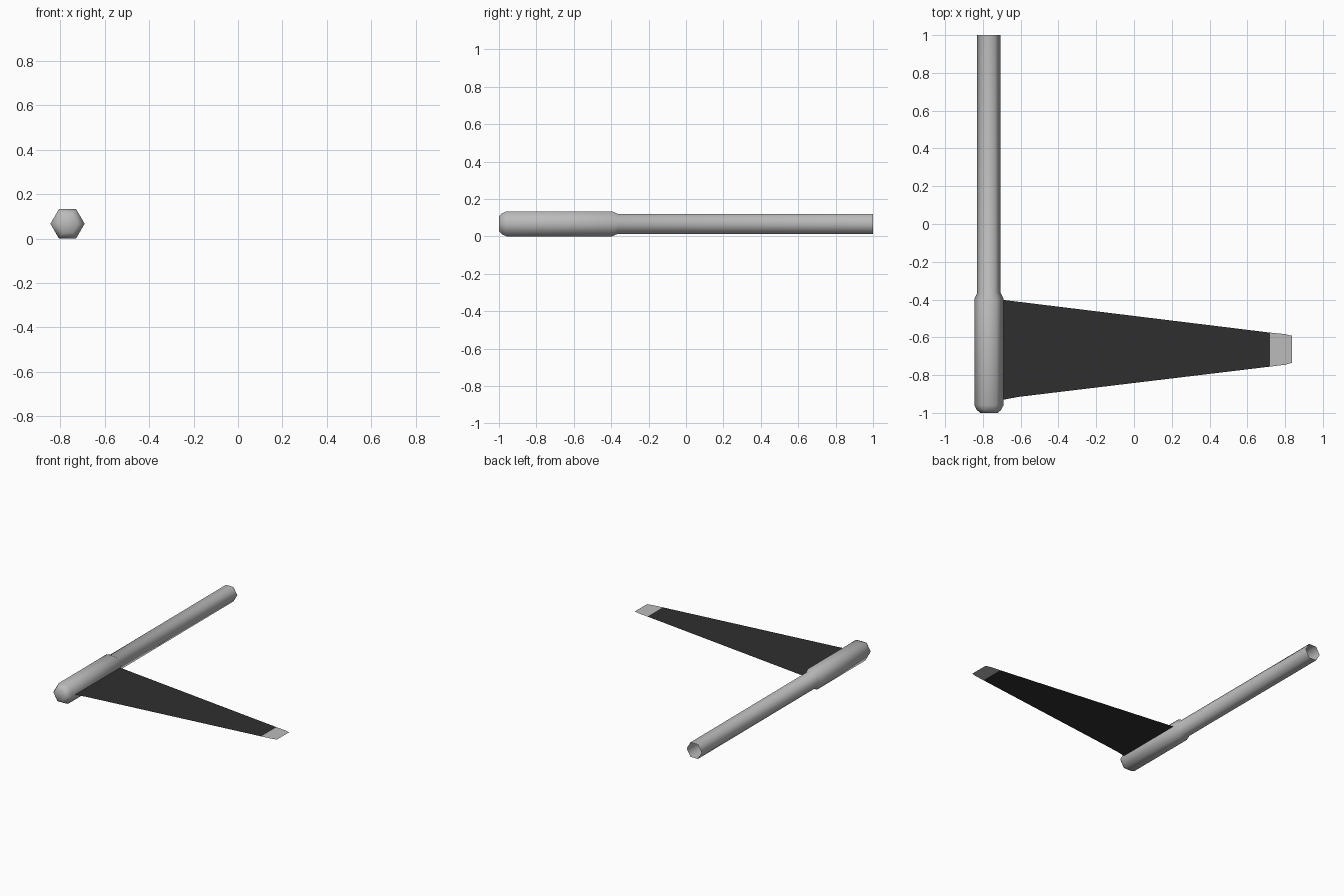
import bpy
import bmesh
from math import cos, sin, pi, radians

old = bpy.data.objects.get("Cube")
if old:
    bpy.data.objects.remove(old, do_unlink=True)


def make_material(name, value):
    mat = bpy.data.materials.new(name)
    mat.use_nodes = True
    colour = (value, value, value, 1)
    mat.diffuse_color = colour
    mat.node_tree.nodes["Principled BSDF"].inputs["Base Color"].default_value = colour
    return mat


grey = make_material("light grey", 0.5)
black = make_material("charcoal", 0.028)

AXIS_X, AXIS_Z, SIDES = -0.768, 0.067, 6


def make_object(name, bm, mat):
    mesh = bpy.data.meshes.new(name)
    bm.to_mesh(mesh)
    bm.free()
    mesh.materials.append(mat)
    obj = bpy.data.objects.new(name, mesh)
    bpy.context.collection.objects.link(obj)
    return obj


def hex_sleeve(name, profile, cap_front=False):
    """Six-sided shell along y from (y, radius) pairs."""
    bm = bmesh.new()
    rings = []
    for y, r in profile:
        rings.append([bm.verts.new((AXIS_X + r * cos(2 * pi * i / SIDES), y,
                                    AXIS_Z + r * sin(2 * pi * i / SIDES)))
                      for i in range(SIDES)])
    for a, b in zip(rings, rings[1:]):
        for i in range(SIDES):
            j = (i + 1) % SIDES
            bm.faces.new((a[i], b[i], b[j], a[j]))
    if cap_front:
        bm.faces.new(rings[0])
    bmesh.ops.recalc_face_normals(bm, faces=bm.faces)
    obj = make_object(name, bm, grey)
    bpy.ops.object.select_all(action="DESELECT")
    obj.select_set(True)
    bpy.context.view_layer.objects.active = obj
    bpy.ops.object.shade_smooth_by_angle(angle=radians(65))
    return obj


def sheet(name, stations, mat):
    """Thin flat sheet from (x, front y, back y) stations."""
    bm = bmesh.new()
    pairs = [(bm.verts.new((x, f, AXIS_Z)), bm.verts.new((x, b, AXIS_Z)))
             for x, f, b in stations]
    for (a, b), (c, d) in zip(pairs, pairs[1:]):
        bm.faces.new((a, c, d, b))
    return make_object(name, bm, mat)


# Handle: rounded hub, shoulder and open rear tube in one shell
hex_sleeve("handle", [(-1.0, 0.046), (-0.985, 0.064), (-0.96, 0.077),
                      (-0.395, 0.077), (-0.365, 0.062), (1.0, 0.062)], cap_front=True)

# Tapered blade, rooted inside the hub
sheet("blade", [(-0.74, -0.94, -0.395), (-0.69, -0.93, -0.402),
                (-0.61, -0.915, -0.412), (0.72, -0.755, -0.575)], black)

# Pale blade tip
sheet("blade_tip", [(0.72, -0.755, -0.575), (0.80, -0.745, -0.583),
                    (0.837, -0.735, -0.592)], grey)
